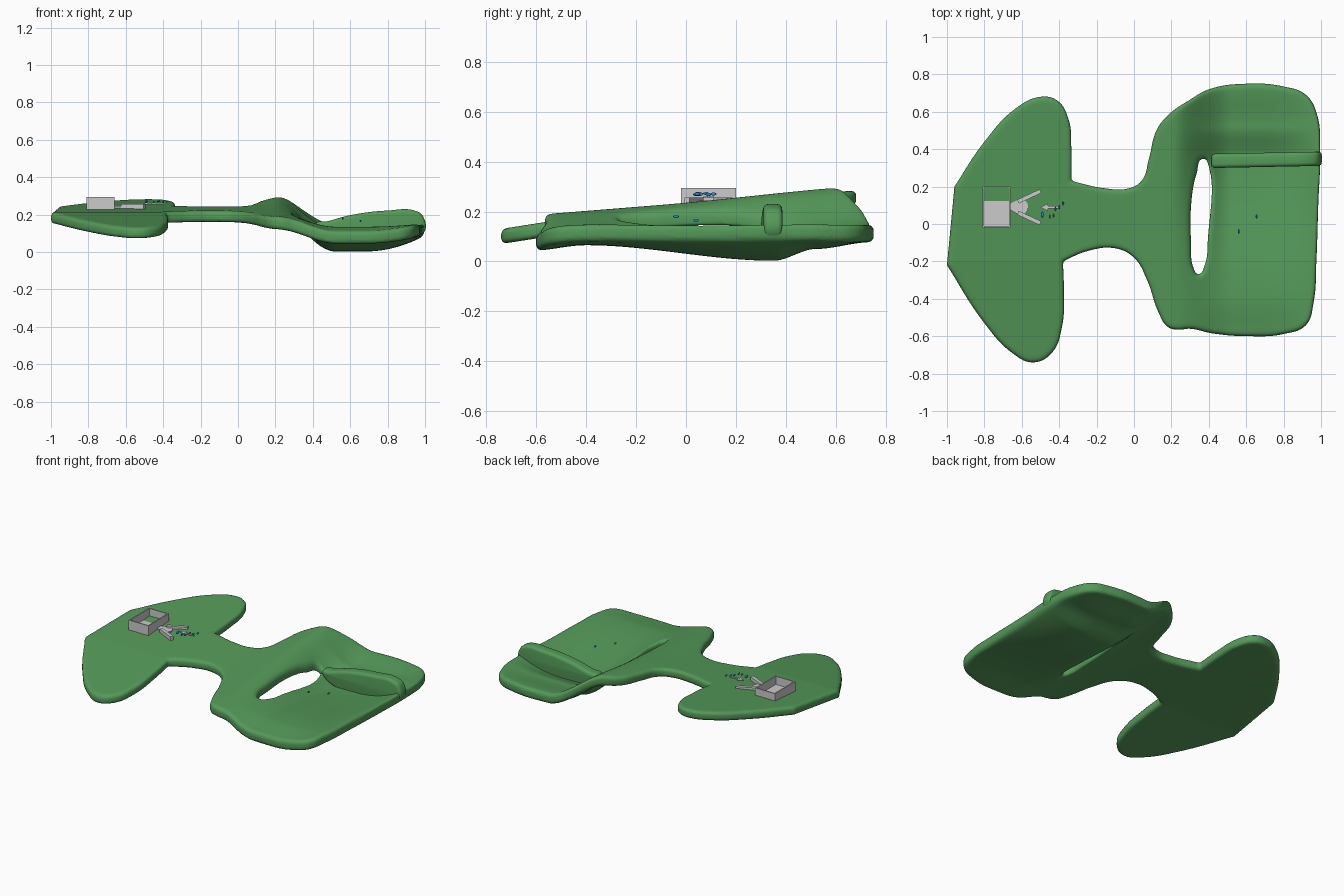
import bpy, bmesh, math
from mathutils import Vector

if "Cube" in bpy.data.objects:
    bpy.data.objects.remove(bpy.data.objects["Cube"])


def material(name, col):
    m = bpy.data.materials.new(name)
    m.diffuse_color = (*col, 1)
    m.use_nodes = True
    m.node_tree.nodes["Principled BSDF"].inputs["Base Color"].default_value = m.diffuse_color
    return m


green = material("green", (0.09, 0.32, 0.10))
blue = material("blue", (0.03, 0.25, 0.6))


def flat_shape(name, loops, half, bevel, corners=()):
    """Filled smooth outlines with rounded rim, returned as a mesh object."""
    cu = bpy.data.curves.new(name, 'CURVE')
    cu.dimensions, cu.fill_mode, cu.resolution_u = '2D', 'BOTH', 8
    cu.extrude, cu.bevel_depth, cu.offset = half - bevel, bevel, -bevel
    cu.bevel_resolution = 3
    for pts in loops:
        sp = cu.splines.new('BEZIER')
        sp.bezier_points.add(len(pts) - 1)
        sp.use_cyclic_u = True
        for bp, p in zip(sp.bezier_points, pts):
            bp.co = (*p, 0)
            t = 'VECTOR' if p in corners else 'AUTO'
            bp.handle_left_type = bp.handle_right_type = t
    ob = bpy.data.objects.new(name, cu)
    bpy.context.collection.objects.link(ob)
    bpy.ops.object.select_all(action='DESELECT')
    ob.select_set(True)
    bpy.context.view_layer.objects.active = ob
    bpy.ops.object.convert(target='MESH')
    ob = bpy.context.object
    bm = bmesh.new()
    bm.from_mesh(ob.data)
    bmesh.ops.remove_doubles(bm, verts=bm.verts, dist=1e-5)
    bmesh.ops.recalc_face_normals(bm, faces=bm.faces)
    bm.to_mesh(ob.data)
    bm.free()
    return ob


def smooth(ob, angle=40):
    bpy.ops.object.select_all(action='DESELECT')
    ob.select_set(True)
    bpy.context.view_layer.objects.active = ob
    bpy.ops.object.shade_smooth_by_angle(angle=math.radians(angle))


def step(a, b, x):
    t = min(1, max(0, (x - a) / (b - a)))
    return t * t * (3 - 2 * t)


def lerp_table(tab, v):
    for (a, za), (b, zb) in zip(tab, tab[1:]):
        if v <= b:
            return za + (zb - za) * step(a, b, v) if v > a else za
    return tab[-1][1]


BELLY = [(-0.62, 0.078), (-0.4, 0.10), (0.35, 0.038), (0.52, 0.085), (0.74, 0.112)]


def height(x, y):
    """Middle surface of the plate: tilted, folded wing, dished loop."""
    z = 0.2 + 0.08 * y
    if y < -0.2:
        z += 0.075 * (y + 0.2) * (1 - step(-0.4, -0.1, x))
    z += 0.014 * math.exp(-((x - 0.24) / 0.1) ** 2) * step(-0.1, 0.6, y)
    c = lerp_table(BELLY, y)
    t = max(0, (x - 0.68) / 0.31)
    dish = c + (max(c, 0.118) - c) * t * t
    w = step(0.2, 0.52, x)
    return z * (1 - w) + dish * w


# green plate: wings, bridge and loop with slot
outer = [(-1, -.22), (-.8, -.53), (-.65, -.69), (-.54, -.74), (-.44, -.69), (-.385, -.55),
         (-.375, -.35), (-.38, -.2), (-.25, -.145), (-.1, -.13), (0, -.18), (.07, -.3),
         (.13, -.47), (.18, -.55), (.23, -.565), (.3, -.56), (.42, -.585), (.62, -.6),
         (.8, -.588), (.92, -.54), (.96, -.42), (.975, -.2), (.985, .1), (.995, .4),
         (.98, .58), (.92, .69), (.8, .735), (.6, .75), (.4, .72), (.3, .665), (.18, .58),
         (.12, .5), (.08, .35), (.04, .23), (-.03, .19), (-.15, .19), (-.335, .23),
         (-.335, .4), (-.35, .56), (-.41, .66), (-.5, .68), (-.63, .62), (-.8, .44), (-.96, .2)]
slot = [(.37, .35), (.335, .27), (.31, .15), (.305, -.1), (.32, -.24), (.345, -.27),
        (.378, -.22), (.395, -.08), (.402, .3)]
plate = flat_shape("plate", [outer, slot], 0.035, 0.022,
                   [(-1, -.22), (-.38, -.2), (-.335, .23), (-.96, .2)])
rm = plate.modifiers.new("even_mesh", 'REMESH')
rm.mode, rm.voxel_size = 'VOXEL', 0.01
bpy.ops.object.modifier_apply(modifier=rm.name)
for v in plate.data.vertices:
    x, y, z = v.co
    thin = 0.86 + 0.14 * step(0, 0.25, x)
    v.co.z = height(x, y) + z * thin
plate.data.materials.clear()
plate.data.materials.append(green)
for p in plate.data.polygons:
    p.use_smooth = True

# raised lip across the loop
lip_pts = [(.415, .15), (.48, .165), (.6, .197), (.8, .222), (.95, .22), (.99, .19),
           (.992, .1), (.85, .05), (.68, .035), (.5, .07), (.43, .115)]
lip = flat_shape("lip", [lip_pts], 0.038, 0.02)
for v in lip.data.vertices:
    x, z, y = v.co
    v.co = (x, 0.343 - y + 0.02 * (x - 0.7), z)
lip.data.materials.append(green)
smooth(lip, 60)


def prism(name, pts, z0, z1, mat=None):
    bm = bmesh.new()
    f = bm.faces.new([bm.verts.new((x, y, z0)) for x, y in pts])
    up = bmesh.ops.extrude_face_region(bm, geom=[f])
    bmesh.ops.translate(bm, vec=(0, 0, z1 - z0),
                        verts=[g for g in up['geom'] if isinstance(g, bmesh.types.BMVert)])
    bmesh.ops.recalc_face_normals(bm, faces=bm.faces)
    me = bpy.data.meshes.new(name)
    bm.to_mesh(me)
    bm.free()
    ob = bpy.data.objects.new(name, me)
    bpy.context.collection.objects.link(ob)
    if mat:
        me.materials.append(mat)
    return ob


def rect(x0, x1, y0, y1):
    return [(x0, y0), (x1, y0), (x1, y1), (x0, y1)]


def bar(a, b, w):
    a, b = Vector(a), Vector(b)
    n = (b - a).normalized().orthogonal() * w / 2
    return [tuple(a + n), tuple(a - n), tuple(b - n), tuple(b + n)]


# open tray
X0, X1, Y0, Y1, T = -.81, -.66, -.02, .2, .008
prism("tray_floor", rect(X0, X1, Y0, Y1), .225, .24)
for i, r in enumerate([(X0, X0 + T, Y0, Y1), (X1 - T, X1, Y0, Y1),
                       (X0 + T, X1 - T, Y0, Y0 + T), (X0 + T, X1 - T, Y1 - T, Y1)]):
    prism(f"tray_wall_{i}", rect(*r), .24, .295)

# spreading spout with two prongs
fan = [(-.66, .075)] + [(-.61 + .045 * math.cos(a), .09 + .045 * math.sin(a))
                        for a in [math.radians(d) for d in range(-90, 91, 20)]] + [(-.66, .11)]
prism("spout", fan, .215, .245)
for s in (-1, 1):
    prism(f"prong_{s}", bar((-.62, .09 + s * .03), (-.5, .09 + s * .086), .022), .215, .257)

# flow arrow
prism("arrow", [(-.5, .09), (-.46, .11), (-.46, .096), (-.395, .096),
                (-.395, .084), (-.46, .084), (-.46, .07)], .255, .262)

# water drops
for i, (x, y, z, r) in enumerate([(-.49, .05, .27, .009), (-.45, .04, .268, .006),
                                  (-.43, .045, .27, .006), (-.42, .08, .272, .006),
                                  (-.4, .09, .268, .006), (-.38, .11, .27, .006),
                                  (.56, -.04, .18, .006), (.655, .04, .165, .006)]):
    bpy.ops.mesh.primitive_uv_sphere_add(segments=10, ring_count=6, radius=r, location=(x, y, z))
    d = bpy.context.object
    d.name = f"drop_{i}"
    d.scale = (.8, 2, 1)
    d.data.materials.append(blue)
    bpy.ops.object.shade_smooth()
